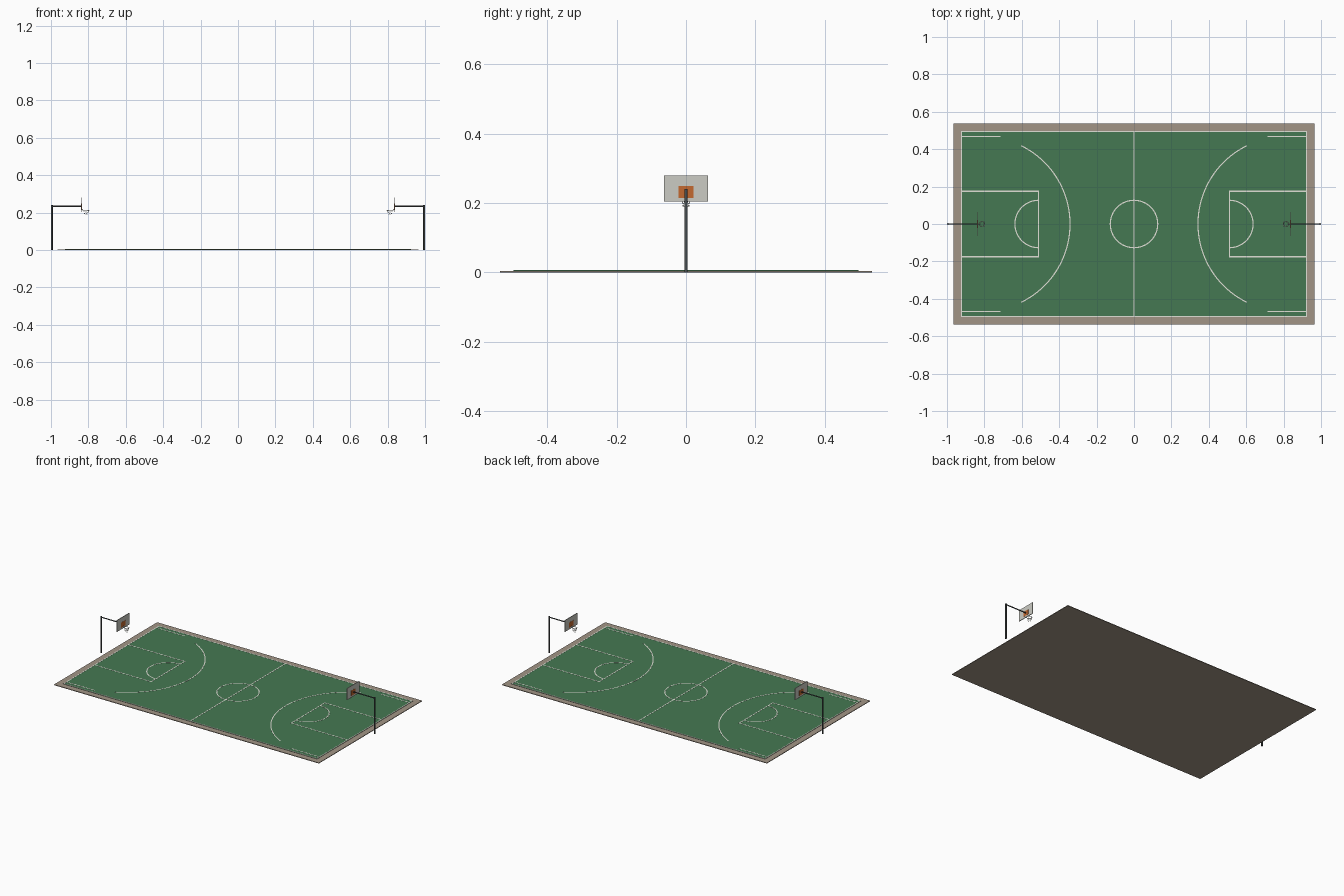
import bpy, bmesh, math
from mathutils import Vector

if "Cube" in bpy.data.objects:
    bpy.data.objects.remove(bpy.data.objects["Cube"])


def material(name, rgb):
    m = bpy.data.materials.new(name)
    m.diffuse_color = (*rgb, 1)
    m.use_nodes = True
    m.node_tree.nodes["Principled BSDF"].inputs["Base Color"].default_value = m.diffuse_color
    return m


GREEN = material("court_green", (0.06, 0.19, 0.085))
TAN = material("border_tan", (0.36, 0.30, 0.24))
WHITE = material("line_white", (0.75, 0.75, 0.68))
STEEL = material("dark_steel", (0.07, 0.08, 0.08))
BOARD = material("board_white", (0.6, 0.6, 0.55))
ORANGE = material("orange", (0.55, 0.14, 0.03))


def box(name, lo, hi, mat):
    bpy.ops.mesh.primitive_cube_add(size=1, location=[(a + b) / 2 for a, b in zip(lo, hi)])
    ob = bpy.context.object
    ob.name = name
    ob.scale = [abs(b - a) for a, b in zip(lo, hi)]
    ob.data.materials.append(mat)
    return ob


def tube(name, paths, radius, mat, sides=2, closed=False):
    cu = bpy.data.curves.new(name, 'CURVE')
    cu.dimensions = '3D'
    cu.bevel_depth = radius
    cu.bevel_resolution = sides
    cu.use_fill_caps = True
    for path in paths:
        sp = cu.splines.new('POLY')
        sp.points.add(len(path) - 1)
        for p, co in zip(sp.points, path):
            p.co = (*co, 1)
        sp.use_cyclic_u = closed
    cu.materials.append(mat)
    ob = bpy.data.objects.new(name, cu)
    bpy.context.collection.objects.link(ob)
    return ob


def arc(cx, cy, r, a0, a1, n):
    angles = [math.radians(a0 + (a1 - a0) * i / n) for i in range(n + 1)]
    return [(cx + r * math.cos(a), cy + r * math.sin(a)) for a in angles]


def painted_line(name, pts, closed=False, width=0.006, z0=0.0055, z1=0.0066):
    """Flat mitred strip following a 2D path."""
    pts = [Vector(p) for p in pts]
    n = len(pts)
    bm = bmesh.new()
    rows = []
    for i, p in enumerate(pts):
        before = pts[i - 1] if closed or i > 0 else None
        after = pts[(i + 1) % n] if closed or i < n - 1 else None
        d0 = (p - before).normalized() if before is not None else (after - p).normalized()
        d1 = (after - p).normalized() if after is not None else d0
        t = (d0 + d1).normalized()
        off = Vector((-t.y, t.x)) * (width / 2 / max(t.dot(d0), 0.3))
        rows.append([bm.verts.new((*q, z)) for q, z in
                     ((p + off, z0), (p + off, z1), (p - off, z1), (p - off, z0))])
    for i in range(n if closed else n - 1):
        a, b = rows[i], rows[(i + 1) % n]
        for k in range(4):
            bm.faces.new((a[k], a[(k + 1) % 4], b[(k + 1) % 4], b[k]))
    if not closed:
        bm.faces.new(rows[0])
        bm.faces.new(rows[-1])
    bmesh.ops.recalc_face_normals(bm, faces=bm.faces)
    me = bpy.data.meshes.new(name)
    bm.to_mesh(me)
    bm.free()
    me.materials.append(WHITE)
    bpy.context.collection.objects.link(bpy.data.objects.new(name, me))


# Court slab and playing surface
box("court_slab", (-0.965, -0.537, 0), (0.965, 0.537, 0.004), TAN)
box("playing_surface", (-0.925, -0.498, 0.003), (0.925, 0.498, 0.006), GREEN)

# Lines shared by both halves
painted_line("boundary_line", [(-0.922, -0.495), (0.922, -0.495), (0.922, 0.495), (-0.922, 0.495)], True)
painted_line("half_court_line", [(0, -0.495), (0, 0.495)])
painted_line("centre_circle", arc(0, 0, 0.127, 0, 360, 48)[:-1], True)

for s, side in ((-1, "left"), (1, "right")):
    def m(pts):
        return [(s * x, *rest) for x, *rest in pts]

    # Markings of one half
    painted_line(side + "_key", m([(0.922, -0.175), (0.51, -0.175), (0.51, 0.175), (0.922, 0.175)]))
    painted_line(side + "_free_throw_arc", m(arc(0.51, 0, 0.127, -90, 90, 24)))
    painted_line(side + "_three_point_arc", m(arc(0.808, 0, 0.466, 116, 244, 40)))
    for y in (-0.468, 0.468):
        painted_line(side + "_corner_line", m([(0.922, y), (0.715, y)]))

    # Post and arm
    tube(side + "_post", [m([(0.995, 0, 0), (0.995, 0, 0.24)])], 0.005, STEEL)
    tube(side + "_arm", [m([(0.995, 0, 0.234), (0.838, 0, 0.234)])], 0.0035, STEEL)

    # Backboard with orange target
    box(side + "_backboard", (s * 0.836, -0.063, 0.204), (s * 0.840, 0.063, 0.280), BOARD)
    box(side + "_target", (s * 0.8353, -0.022, 0.215), (s * 0.8407, 0.022, 0.249), ORANGE)

    # Rim, bracket and net
    cx = 0.812
    rim = [(s * x, y, 0.213) for x, y in arc(cx, 0, 0.0155, 0, 360, 24)[:-1]]
    tube(side + "_rim", [rim], 0.0013, WHITE, 1, True)
    tube(side + "_rim_bracket", [m([(0.837, 0, 0.219), (0.827, 0, 0.213)])], 0.002, WHITE, 1)
    strands = []
    for i in range(8):
        for turn in (-1, 1):
            path = []
            for k, r in enumerate((0.0155, 0.0125, 0.0102, 0.0092)):
                a = math.radians(45 * i + turn * 22.5 * k)
                path.append((s * (cx + r * math.cos(a)), r * math.sin(a), 0.213 - 0.0085 * k))
            strands.append(path)
    tube(side + "_net", strands, 0.0005, WHITE, 0)
